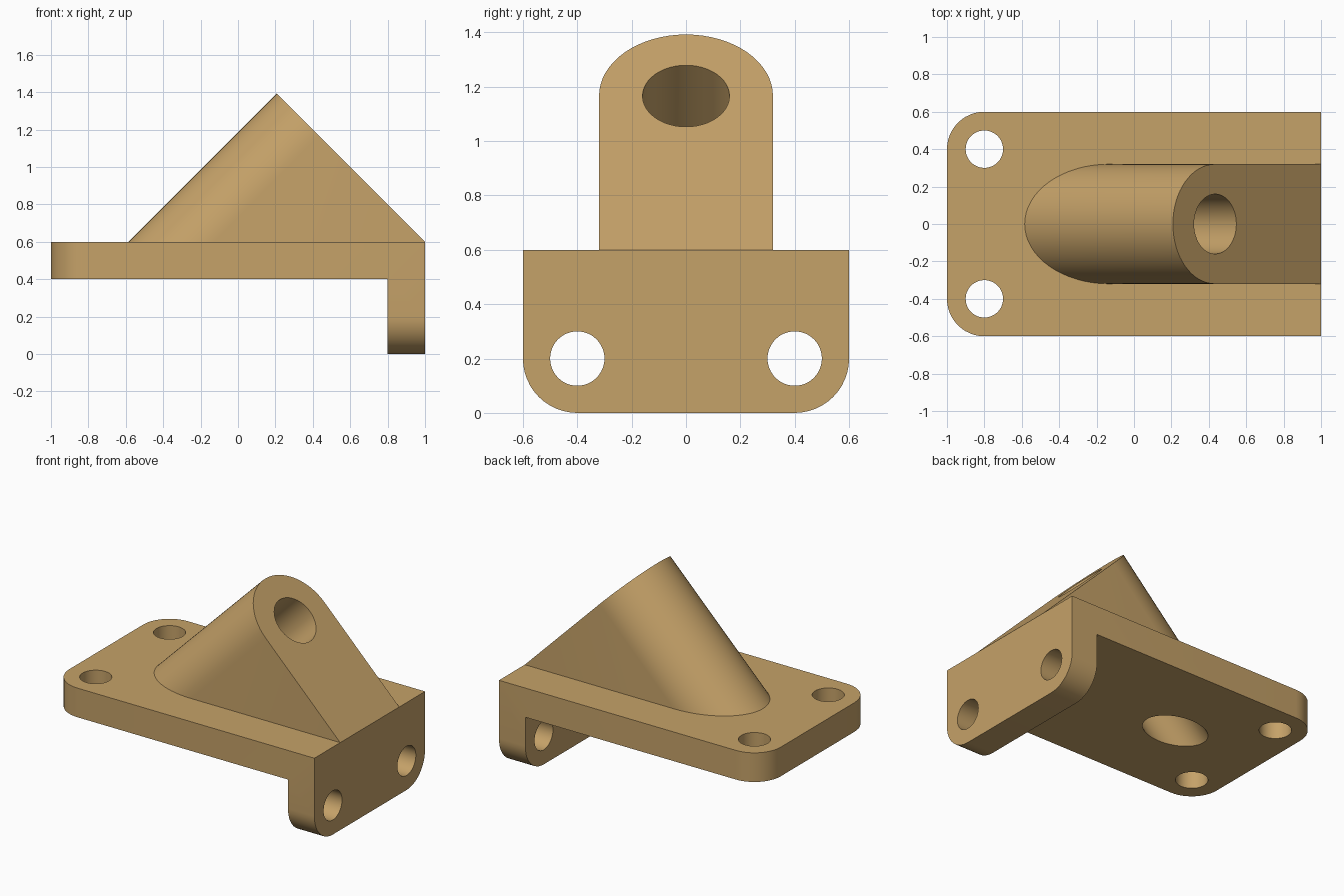
import bpy, bmesh
from math import cos, sin, pi, sqrt, radians
from mathutils import Vector

if "Cube" in bpy.data.objects:
    bpy.data.objects.remove(bpy.data.objects["Cube"])

X, Y, Z = Vector((1, 0, 0)), Vector((0, 1, 0)), Vector((0, 0, 1))
UP_SLOPE = Vector((-1, 0, 1)).normalized()   # up along the slanted face
AXIS = Vector((1, 0, 1)).normalized()        # axis of the slanted boss
BORE = Vector((0.434, 0, 1.166))             # bore centre on the slanted face


def arc(cx, cy, r, a0, a1, n):
    angles = [radians(a0 + (a1 - a0) * i / n) for i in range(n + 1)]
    return [(cx + r * cos(a), cy + r * sin(a)) for a in angles]


def prism(name, pts, origin, u, v, sweep, floor=None):
    """Extrude a 2D outline in the (u, v) plane along sweep; optionally trim below floor."""
    bm = bmesh.new()
    face = bm.faces.new([bm.verts.new(origin + u * a + v * b) for a, b in pts])
    ext = bmesh.ops.extrude_face_region(bm, geom=[face])
    verts = [g for g in ext["geom"] if isinstance(g, bmesh.types.BMVert)]
    bmesh.ops.translate(bm, verts=verts, vec=sweep)
    if floor is not None:
        bmesh.ops.bisect_plane(bm, geom=bm.verts[:] + bm.edges[:] + bm.faces[:],
                               dist=1e-5, plane_co=Z * floor, plane_no=Z, clear_inner=True)
        bmesh.ops.remove_doubles(bm, verts=bm.verts[:], dist=1e-5)
        bmesh.ops.holes_fill(bm, edges=[e for e in bm.edges if e.is_boundary], sides=0)
    bmesh.ops.recalc_face_normals(bm, faces=bm.faces[:])
    mesh = bpy.data.meshes.new(name)
    bm.to_mesh(mesh)
    bm.free()
    ob = bpy.data.objects.new(name, mesh)
    bpy.context.collection.objects.link(ob)
    return ob


def combine(target, other, operation):
    mod = target.modifiers.new(operation, "BOOLEAN")
    mod.operation, mod.solver, mod.object = operation, "EXACT", other
    bpy.context.view_layer.objects.active = target
    bpy.ops.object.modifier_apply(modifier=mod.name)
    bpy.data.objects.remove(other)


def circle(cx, cy, r):
    return arc(cx, cy, r, 0, 360, 48)[:-1]


# Horizontal plate, rounded at its free end
plate = prism("angled_bracket",
              [(1, -0.6), (1, 0.6)] + arc(-0.8, 0.4, 0.2, 90, 180, 12)
              + arc(-0.8, -0.4, 0.2, 180, 270, 12),
              Z * 0.4, X, Y, Z * 0.2)

# Downturned flange, rounded at the bottom
flange = prism("flange",
               [(0.6, 0.6), (-0.6, 0.6)] + arc(-0.4, 0.2, 0.2, 180, 270, 12)
               + arc(0.4, 0.2, 0.2, 270, 360, 12),
               X * 0.8, Y, Z, X * 0.2)
combine(plate, flange, "UNION")

# Slanted boss: round-topped outline swept at 45 degrees, trimmed on the plate
foot = -(BORE.z - 0.6) * sqrt(2)
boss = prism("boss", [(-0.32, foot), (0.32, foot)] + arc(0, 0, 0.32, 0, 180, 32),
             BORE, Y, UP_SLOPE, AXIS * -2, floor=0.6)
combine(plate, boss, "UNION")

# Bolt holes in plate and flange, and the slanted bore
for side in (-0.4, 0.4):
    combine(plate, prism("plate_hole", circle(-0.8, side, 0.1), Z * 0.3, X, Y, Z * 0.4), "DIFFERENCE")
    combine(plate, prism("flange_hole", circle(side, 0.2, 0.1), X * 0.7, Y, Z, X * 0.4), "DIFFERENCE")
combine(plate, prism("bore", circle(0, 0, 0.16), BORE + AXIS * 0.3, Y, UP_SLOPE, AXIS * -1.8), "DIFFERENCE")

# Tidy the faces and shade the curved walls smooth
bm = bmesh.new()
bm.from_mesh(plate.data)
bmesh.ops.remove_doubles(bm, verts=bm.verts[:], dist=1e-5)
bmesh.ops.dissolve_limit(bm, angle_limit=radians(0.5), verts=bm.verts[:], edges=bm.edges[:])
bm.to_mesh(plate.data)
bm.free()

mat = bpy.data.materials.new("tan")
mat.diffuse_color = (0.56, 0.36, 0.14, 1)
mat.use_nodes = True
mat.node_tree.nodes["Principled BSDF"].inputs["Base Color"].default_value = mat.diffuse_color
plate.data.materials.clear()
plate.data.materials.append(mat)
for poly in plate.data.polygons:
    poly.material_index = 0
plate.select_set(True)
bpy.context.view_layer.objects.active = plate
bpy.ops.object.shade_smooth_by_angle(angle=radians(30))
